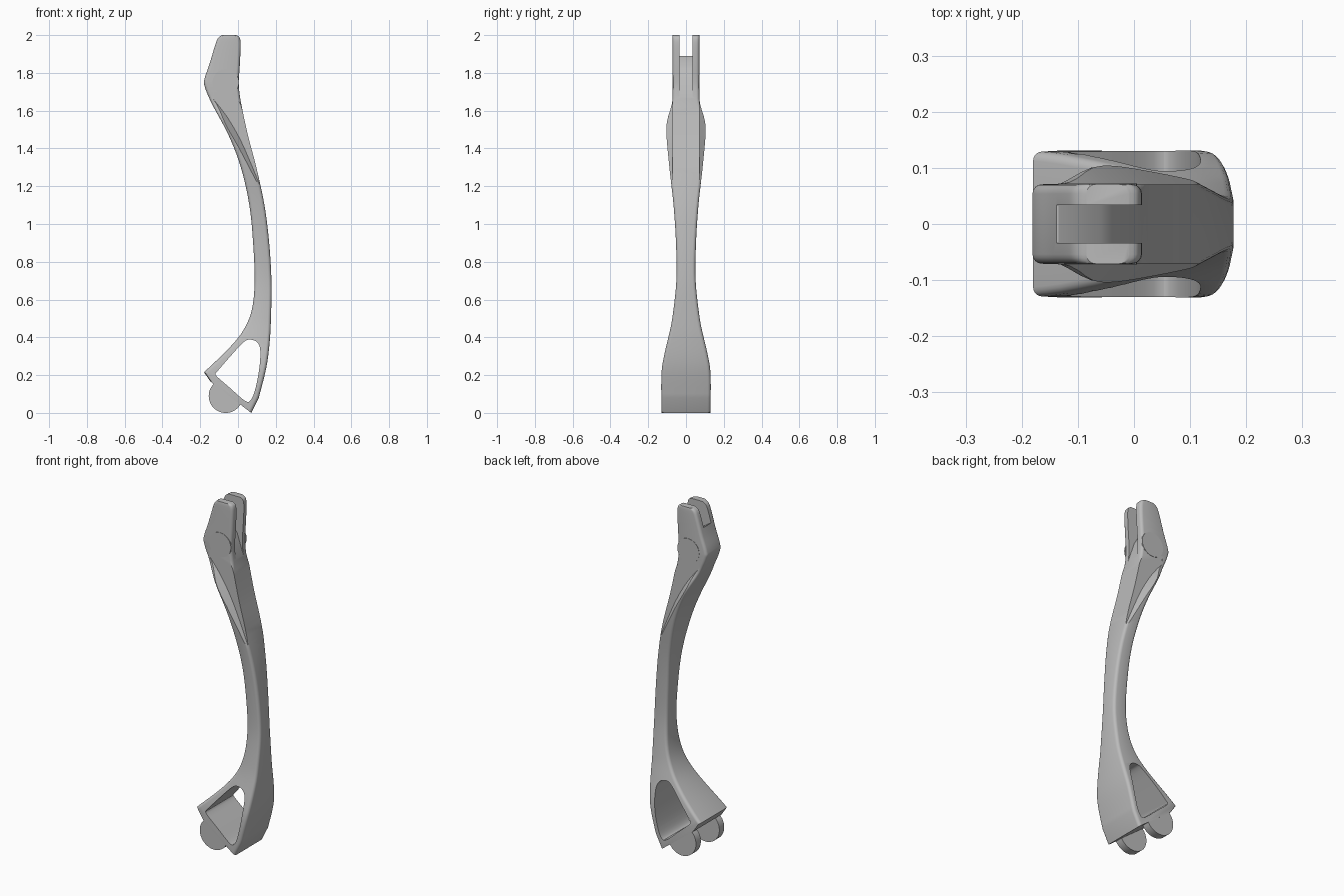
import bpy, bmesh, math
from mathutils import Vector

if "Cube" in bpy.data.objects:
    bpy.data.objects.remove(bpy.data.objects["Cube"])

grey = bpy.data.materials.new("plain grey")
grey.use_nodes = True
grey.diffuse_color = (0.5, 0.5, 0.5, 1)
grey.node_tree.nodes["Principled BSDF"].inputs["Base Color"].default_value = (0.5, 0.5, 0.5, 1)


def make_object(name, bm):
    bmesh.ops.recalc_face_normals(bm, faces=bm.faces)
    mesh = bpy.data.meshes.new(name)
    bm.to_mesh(mesh)
    bm.free()
    mesh.materials.append(grey)
    obj = bpy.data.objects.new(name, mesh)
    bpy.context.collection.objects.link(obj)
    return obj


def loft(name, rings):
    bm = bmesh.new()
    loops = [[bm.verts.new(p) for p in ring] for ring in rings]
    count = len(loops[0])
    for a, b in zip(loops, loops[1:]):
        for i in range(count):
            j = (i + 1) % count
            bm.faces.new((a[i], a[j], b[j], b[i]))
    bm.faces.new(loops[0])
    bm.faces.new(loops[-1])
    return make_object(name, bm)


def prism(name, outline, y0, y1, shear=0):
    return loft(name, [[(x + dx, y, z) for x, z in outline] for y, dx in ((y0, 0), (y1, shear))])


def disc(cx, cz, r, steps=48):
    turn = 2 * math.pi / steps
    return [(cx + r * math.cos(i * turn), cz + r * math.sin(i * turn)) for i in range(steps)]


def combine(target, tool, operation):
    tool.hide_render = True
    mod = target.modifiers.new(tool.name, "BOOLEAN")
    mod.operation, mod.solver, mod.object = operation, "EXACT", tool
    bpy.context.view_layer.objects.active = target
    bpy.ops.object.modifier_apply(modifier=mod.name)
    bpy.data.objects.remove(tool)


def spline(points, steps):
    pts = [Vector(p) for p in points]
    pts = [pts[0]] + pts + [pts[-1]]
    out = []
    for a, b, c, d in zip(pts, pts[1:], pts[2:], pts[3:]):
        for i in range(steps):
            t = i / steps
            out.append(b + 0.5 * t * ((c - a) + t * ((2 * a - 5 * b + 4 * c - d)
                       + t * (3 * (b - c) + d - a))))
    return out + [pts[-1]]


# Half width of the arm at each height
WIDTHS = spline([(0, .13), (.2, .13), (.3, .115), (.4, .092), (.5, .072), (.7, .051), (.9, .053),
                 (1.1, .066), (1.3, .088), (1.48, .104), (1.55, .1), (1.64, .074), (1.7, .071),
                 (2, .071)], 6)


def half_width(z):
    for a, b in zip(WIDTHS, WIDTHS[1:]):
        if z <= b[0]:
            return a[1] + (b[1] - a[1]) * max(0, z - a[0]) / (b[0] - a[0])
    return WIDTHS[-1][1]


def section(row, radius=0.017, steps=4):
    left, right = Vector(row[:2]), Vector(row[2:])
    along = (right - left).normalized()
    ring = []
    for base, inward, sy, flip in ((left, along, -1, 0), (right, -along, -1, 1),
                                   (right, -along, 1, 0), (left, along, 1, 1)):
        for i in range(steps + 1):
            a = (steps - i if flip else i) / steps * math.pi / 2
            p = base + inward * radius * (1 - math.cos(a))
            y = sy * (half_width(base.y) - radius * (1 - math.sin(a)))
            ring.append((p.x, y, p.y))
    return ring


# Curved arm: inner and outer edge (x, z) pairs from the fork down to the hook
rows = [(-.085, 2, -.01, 2), (-.105, 1.985, .008, 1.988), (-.12, 1.95, .014, 1.95),
        (-.15, 1.85, .01, 1.85), (-.177, 1.77, .005, 1.77), (-.177, 1.73, .006, 1.71),
        (-.14, 1.64, .02, 1.62), (-.05, 1.47, .055, 1.46), (.015, 1.3, .097, 1.3),
        (.06, 1.1, .14, 1.1), (.08, .9, .165, .9), (.088, .7, .177, .7),
        (.074, .55, .175, .52), (.03, .44, .168, .38), (-.05, .34, .15, .24),
        (-.18, .215, .11, .08)]
path = spline(rows, 5) + [Vector((-.145, .165, .07, 0))]
arm = loft("curved_arm", [section(row) for row in path])

# Rounded lugs under the hook
for side in (-1, 1):
    combine(arm, prism("hook_lug", disc(-.065, .09, .09), side * .085, side * .1295), "UNION")

# Window through the hook
corners = [(-.118, .21), (-.04, .3), (.025, .37), (.06, .388), (.1, .375), (.118, .33),
           (.112, .23), (.09, .12), (.065, .065), (.035, .065), (-.04, .13), (-.112, .193)]
window = [tuple(p) for p in spline(corners + corners[:1], 4)[:-1]]
combine(arm, prism("hook_window", window, -.3, .3), "DIFFERENCE")

# Slot and groove that split the fork
slot = [(-.3, 1.89), (-.135, 1.89), (-.06, 1.84), (-.03, 1.79), (.018, 1.65), (.2, 1.65),
        (.2, 2.1), (-.3, 2.1)]
combine(arm, prism("fork_slot", slot, -.034, .034), "DIFFERENCE")

# Flat cheeks that run from the fork down to a point on the outer edge
crease = spline([(-.13, 1.66), (-.06, 1.57), (.005, 1.46), (.06, 1.34), (.13, 1.17)], 5)
cheek = [tuple(p) for p in crease] + [(.3, 1.17), (.3, 1.7), (-.13, 1.7)]
for side in (-1, 1):
    combine(arm, prism("cheek_cut", cheek, side * .0705, side * .12, -.05), "DIFFERENCE")

# Pivot pin caps on both sides of the fork
caps = [prism("pivot_cap", disc(-.065, 1.75, .07), side * .066, side * .0725) for side in (-1, 1)]

for obj in bpy.context.selected_objects:
    obj.select_set(False)
for obj in [arm] + caps:
    obj.select_set(True)
bpy.context.view_layer.objects.active = arm
bpy.ops.object.shade_smooth_by_angle(angle=math.radians(30))
